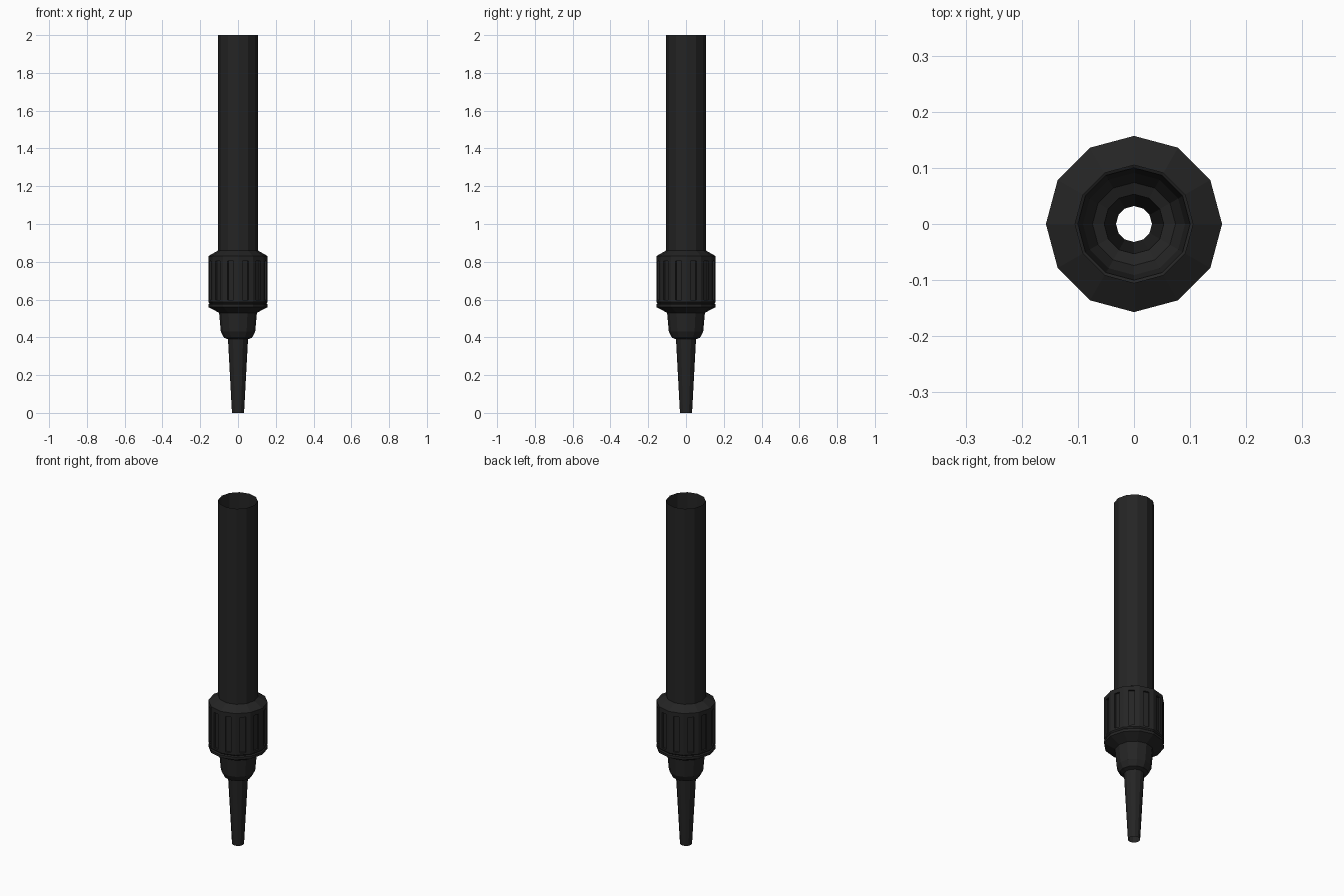
import bpy, bmesh, math

if "Cube" in bpy.data.objects:
    bpy.data.objects.remove(bpy.data.objects["Cube"])

SIDES = 12

mat = bpy.data.materials.new("black_plastic")
mat.diffuse_color = (0.018, 0.018, 0.018, 1)
mat.use_nodes = True
mat.node_tree.nodes["Principled BSDF"].inputs["Base Color"].default_value = mat.diffuse_color


def lathe(bm, profile):
    """Skin a list of (radius, z) rings with flat 12-sided bands."""
    rings = []
    for r, z in profile:
        rings.append([bm.verts.new((r * math.cos(math.tau * i / SIDES),
                                    r * math.sin(math.tau * i / SIDES), z))
                      for i in range(SIDES)])
    bands = []
    for a, b in zip(rings, rings[1:]):
        bands.append([bm.faces.new((a[i], a[(i + 1) % SIDES],
                                    b[(i + 1) % SIDES], b[i]))
                      for i in range(SIDES)])
    return bands


def finish(bm, name):
    bm.normal_update()
    me = bpy.data.meshes.new(name)
    bm.to_mesh(me)
    bm.free()
    me.materials.append(mat)
    ob = bpy.data.objects.new(name, me)
    bpy.context.collection.objects.link(ob)
    return ob


# Open-ended upper pipe
bm = bmesh.new()
lathe(bm, [(0.105, 0.86), (0.105, 2.0)])
finish(bm, "pipe")

# Tapered nozzle with a stepped shoulder, open at the tip
bm = bmesh.new()
lathe(bm, [(0.032, 0), (0.053, 0.39), (0.074, 0.398), (0.091, 0.43),
           (0.1, 0.53)])
finish(bm, "nozzle")

# Grip collar: chamfered ends, thin ring groove near the bottom
bm = bmesh.new()
bands = lathe(bm, [(0.1, 0.53), (0.157, 0.56), (0.157, 0.575),
                   (0.151, 0.58), (0.157, 0.587), (0.157, 0.83),
                   (0.105, 0.86)])
bm.normal_update()

# Vertical grip grooves, one in the middle of each side
panels = bands[4]
bmesh.ops.inset_individual(bm, faces=panels, thickness=0.035)
for f in panels:
    mid = f.calc_center_median().z
    for v in f.verts:
        v.co.z = 0.805 if v.co.z > mid else 0.598
bm.normal_update()
bmesh.ops.inset_individual(bm, faces=panels, thickness=0.001, depth=-0.009)
finish(bm, "grip_collar")
